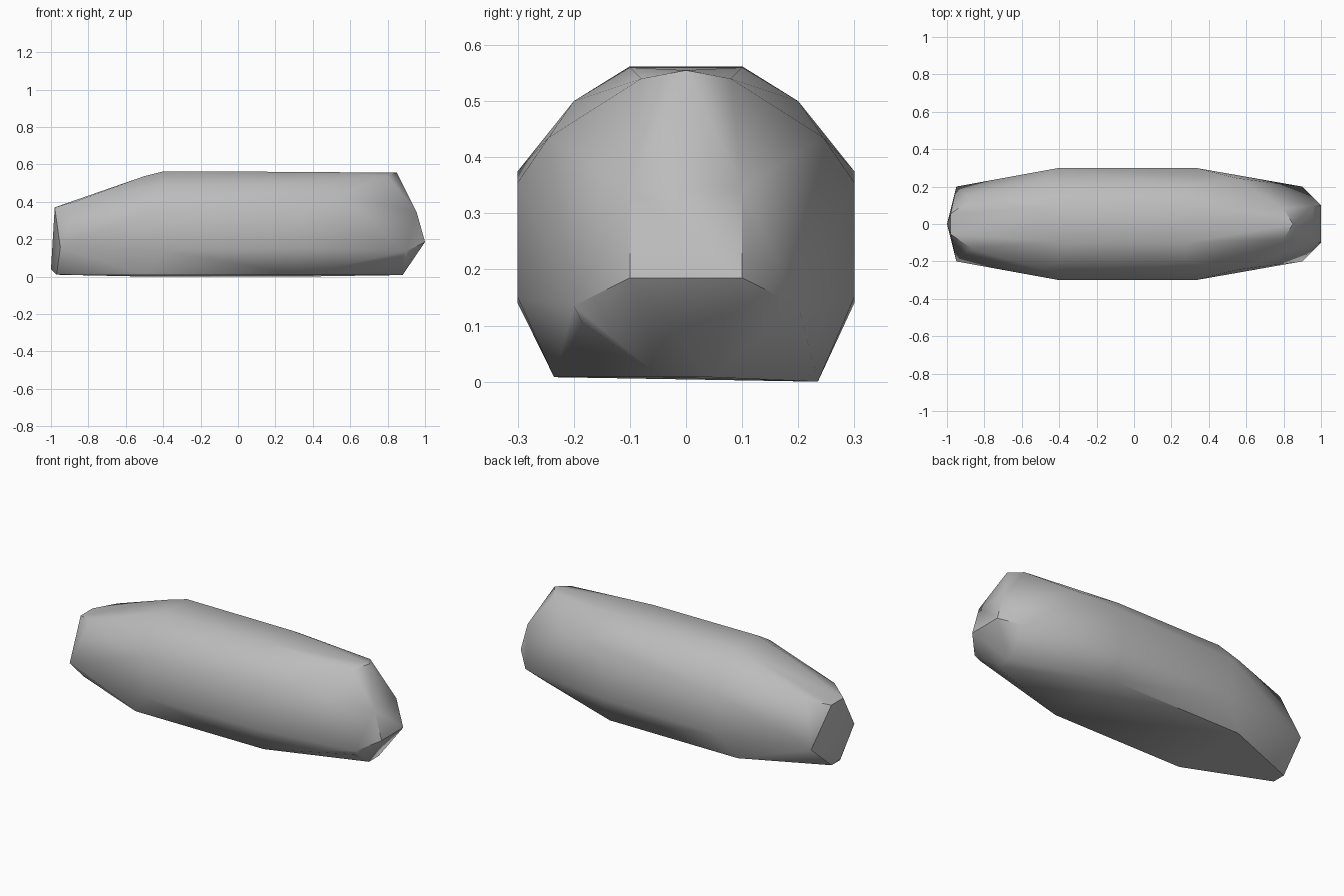
import bpy
import bmesh
import math

cube = bpy.data.objects.get("Cube")
if cube:
    bpy.data.objects.remove(cube, do_unlink=True)

# Grey stone material
stone = bpy.data.materials.new("grey stone")
colour = (0.5, 0.5, 0.5, 1)
stone.use_nodes = True
stone.diffuse_color = colour
bsdf = stone.node_tree.nodes["Principled BSDF"]
bsdf.inputs["Base Color"].default_value = colour
bsdf.inputs["Roughness"].default_value = 0.9

# Corners of one half of the stone: x, half width, z
tail = [(-1, 0, .04), (-.97, .04, .01), (-.95, .2, .155), (-.98, .055, .37),
        (-.87, .13, .40), (-.5, .24, .43), (-.5, .09, .537)]
body = [(-.4, .3, .14), (-.4, .3, .375), (-.4, .2, .5), (-.4, .1, .562),
        (.33, .3, .15), (.33, .3, .355), (.28, .2, .5), (.28, .1, .56)]
nose = [(1, .1, .185), (.955, .1, .345), (.85, 0, .555), (.8, .08, .54),
        (.55, .245, .435), (.9, .2, .135), (.88, .045, .008)]
base = [(-.5, .235, .004), (.33, .235, .004)]

# Mirror the corners across y and wrap them in a faceted shell
bm = bmesh.new()
for x, y, z in tail + body + nose + base:
    for side in ((1, -1) if y else (1,)):
        # The underside dips slightly towards the back
        dip = -.004 * side if (x, y, z) in base else 0
        bm.verts.new((x, y * side, z + dip))
# Chipped lower corner on the front side of the nose
bm.verts.new((.88, -.185, .105))
hull = bmesh.ops.convex_hull(bm, input=bm.verts)
loose = [v for v in bm.verts if not v.link_faces]
bmesh.ops.delete(bm, geom=loose, context='VERTS')
bmesh.ops.recalc_face_normals(bm, faces=bm.faces)

mesh = bpy.data.meshes.new("long_rock")
bm.to_mesh(mesh)
bm.free()
mesh.materials.append(stone)
rock = bpy.data.objects.new("long_rock", mesh)
bpy.context.collection.objects.link(rock)

# Soft shading with crisp chipped ends
bpy.ops.object.select_all(action='DESELECT')
rock.select_set(True)
bpy.context.view_layer.objects.active = rock
bpy.ops.object.shade_smooth_by_angle(angle=math.radians(40))
